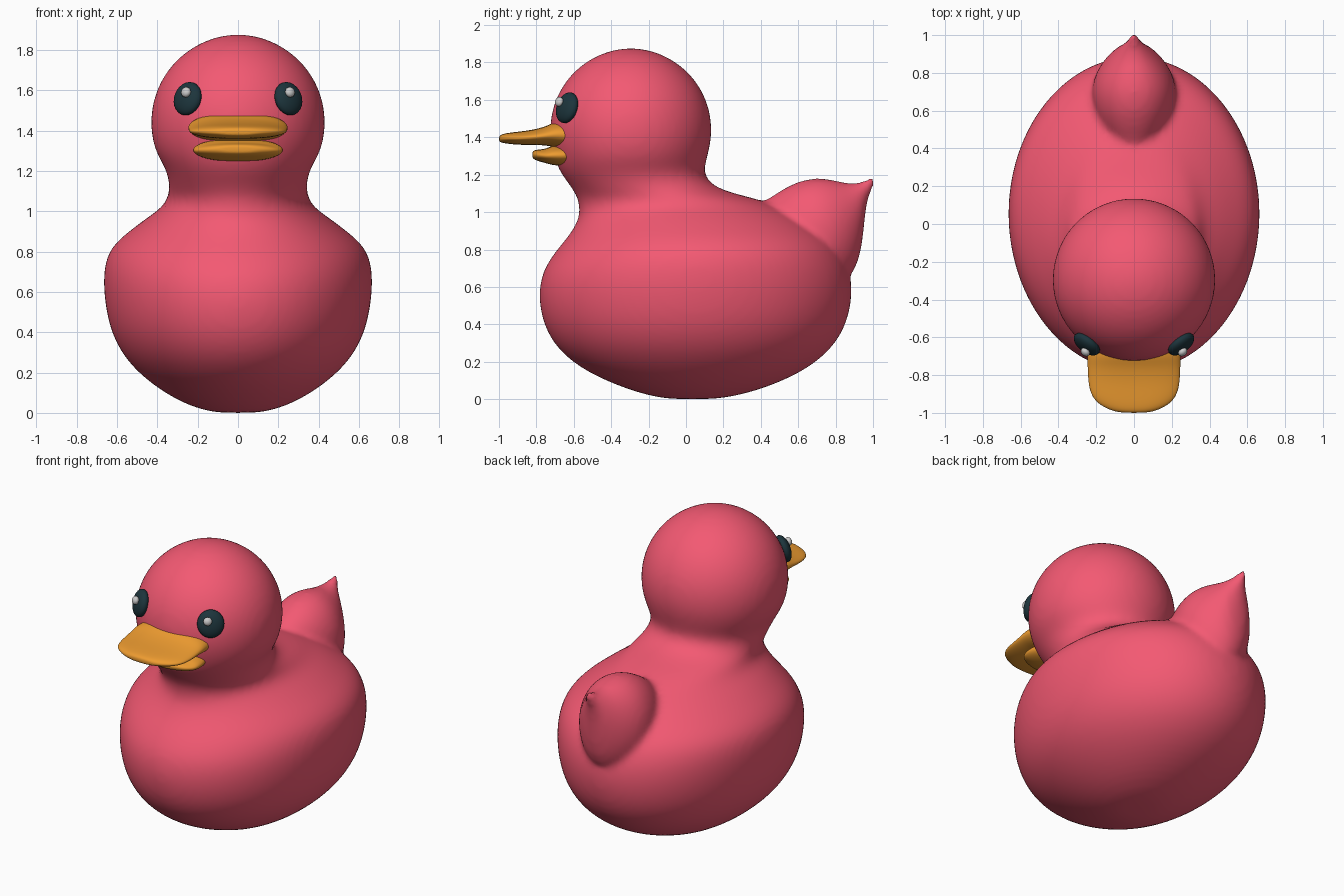
import bpy, bmesh
from math import sin, cos, pi, radians
from mathutils import Vector

if "Cube" in bpy.data.objects:
    bpy.data.objects.remove(bpy.data.objects["Cube"])


def material(name, rgb):
    m = bpy.data.materials.new(name)
    m.diffuse_color = (*rgb, 1)
    m.use_nodes = True
    m.node_tree.nodes["Principled BSDF"].inputs["Base Color"].default_value = m.diffuse_color
    return m


PINK = material("pink", (0.90, 0.10, 0.17))
ORANGE = material("orange", (0.85, 0.33, 0.03))
DARK = material("dark", (0.012, 0.035, 0.045))
WHITE = material("white", (0.8, 0.8, 0.8))


def finish(name, bm, mat, subdiv=0):
    bmesh.ops.recalc_face_normals(bm, faces=bm.faces)
    mesh = bpy.data.meshes.new(name)
    bm.to_mesh(mesh)
    bm.free()
    mesh.materials.append(mat)
    mesh.shade_smooth()
    ob = bpy.data.objects.new(name, mesh)
    bpy.context.collection.objects.link(ob)
    if subdiv:
        mod = ob.modifiers.new("subdivide", 'SUBSURF')
        mod.levels = mod.render_levels = subdiv
    return ob


def loft(name, rings, place, mat, n=28, power=1.0, subdiv=2):
    """Skin oval rings (position, low, high, half_width) along one axis."""
    bm = bmesh.new()
    loops = []
    for t, lo, hi, w in rings:
        loop = []
        for i in range(n):
            a = 2 * pi * i / n
            c, s = cos(a), sin(a)
            u = w * abs(c) ** power * (1 if c >= 0 else -1)
            v = (lo + hi) / 2 + (hi - lo) / 2 * s
            loop.append(bm.verts.new(place(t, u, v)))
        loops.append(loop)
    for a, b in zip(loops, loops[1:]):
        for i in range(n):
            j = (i + 1) % n
            bm.faces.new((a[i], a[j], b[j], b[i]))
    bm.faces.new(loops[0])
    bm.faces.new(loops[-1])
    return finish(name, bm, mat, subdiv)


def along_z(t, u, v):
    return (u, v, t)


def along_y(t, u, v):
    return (u, t, v)


# Body and neck: z, front y, back y, half width
body_rings = [
    (0.0, -0.06, 0.13, 0.08), (0.01, -0.16, 0.23, 0.16), (0.05, -0.31, 0.40, 0.28),
    (0.14, -0.53, 0.62, 0.43), (0.26, -0.69, 0.78, 0.56), (0.40, -0.77, 0.865, 0.635),
    (0.55, -0.795, 0.895, 0.665), (0.68, -0.775, 0.885, 0.672), (0.78, -0.71, 0.845, 0.655),
    (0.85, -0.65, 0.79, 0.605), (0.91, -0.605, 0.71, 0.53), (0.97, -0.575, 0.62, 0.45),
    (1.02, -0.572, 0.52, 0.375), (1.07, -0.58, 0.39, 0.35), (1.11, -0.60, 0.21, 0.343),
    (1.16, -0.635, 0.12, 0.345), (1.22, -0.68, 0.095, 0.365)]
# Head: rings of a sphere
for deg in (-20, -8, 4, 16, 28, 40, 52, 64, 74, 82, 87):
    r = 0.436 * cos(radians(deg))
    body_rings.append((1.44 + 0.436 * sin(radians(deg)), -0.295 - r, -0.295 + r, r))
body = loft("body", body_rings, along_z, PINK, n=32)

# Tail: y, low z, high z, half width
tail = loft("tail", [
    (0.39, 0.90, 1.04, 0.05), (0.43, 0.80, 1.065, 0.11), (0.50, 0.70, 1.115, 0.17),
    (0.60, 0.62, 1.17, 0.215), (0.71, 0.60, 1.19, 0.23), (0.80, 0.60, 1.172, 0.205),
    (0.87, 0.64, 1.155, 0.16), (0.92, 0.72, 1.16, 0.11), (0.945, 0.84, 1.168, 0.075),
    (0.96, 1.02, 1.176, 0.045), (0.98, 1.09, 1.184, 0.03), (1.01, 1.145, 1.19, 0.018)],
    along_y, PINK, n=24)

# Fuse tail and body into one softly blended skin
join = body.modifiers.new("fuse", 'BOOLEAN')
join.operation, join.object, join.solver = 'UNION', tail, 'EXACT'
remesh = body.modifiers.new("skin", 'REMESH')
remesh.mode, remesh.voxel_size, remesh.use_smooth_shade = 'VOXEL', 0.02, True
soft = body.modifiers.new("soften", 'SMOOTH')
soft.factor, soft.iterations = 0.5, 7
bpy.context.view_layer.update()
skin = bpy.data.meshes.new_from_object(body.evaluated_get(bpy.context.evaluated_depsgraph_get()))
body.modifiers.clear()
body.data = skin
skin.materials.clear()
skin.materials.append(PINK)
bpy.data.objects.remove(tail)

# Bill: y, low z, high z, half width
loft("upper_bill", [
    (-0.58, 1.33, 1.49, 0.235), (-0.64, 1.335, 1.49, 0.245), (-0.70, 1.345, 1.485, 0.25),
    (-0.75, 1.358, 1.457, 0.247), (-0.83, 1.358, 1.438, 0.245), (-0.90, 1.36, 1.43, 0.232),
    (-0.95, 1.365, 1.424, 0.195), (-0.985, 1.37, 1.417, 0.13), (-1.0, 1.378, 1.405, 0.07)],
    along_y, ORANGE, n=24, power=0.8)
loft("lower_bill", [
    (-0.58, 1.25, 1.36, 0.20), (-0.66, 1.245, 1.36, 0.225), (-0.72, 1.252, 1.355, 0.225),
    (-0.75, 1.262, 1.338, 0.215), (-0.79, 1.272, 1.335, 0.18), (-0.815, 1.283, 1.33, 0.12),
    (-0.822, 1.295, 1.32, 0.07)],
    along_y, ORANGE, n=24, power=0.8)


# Eyes with highlights, mirrored left and right
def ellipsoid(name, centre, normal, radii, mat):
    bm = bmesh.new()
    bmesh.ops.create_uvsphere(bm, u_segments=24, v_segments=14, radius=1)
    bmesh.ops.scale(bm, vec=radii, verts=bm.verts)
    ob = finish(name, bm, mat)
    ob.location = centre
    ob.rotation_euler = Vector(normal).to_track_quat('Z', 'Y').to_euler()


for side, s in (("left", 1), ("right", -1)):
    ellipsoid(side + "_eye", (s * 0.25, -0.636, 1.558), (s * 0.25, -0.33, 0.115),
              (0.08, 0.085, 0.04), DARK)
    ellipsoid(side + "_eye_highlight", (s * 0.258, -0.678, 1.59), (s * 0.25, -0.33, 0.115),
              (0.026, 0.026, 0.02), WHITE)
